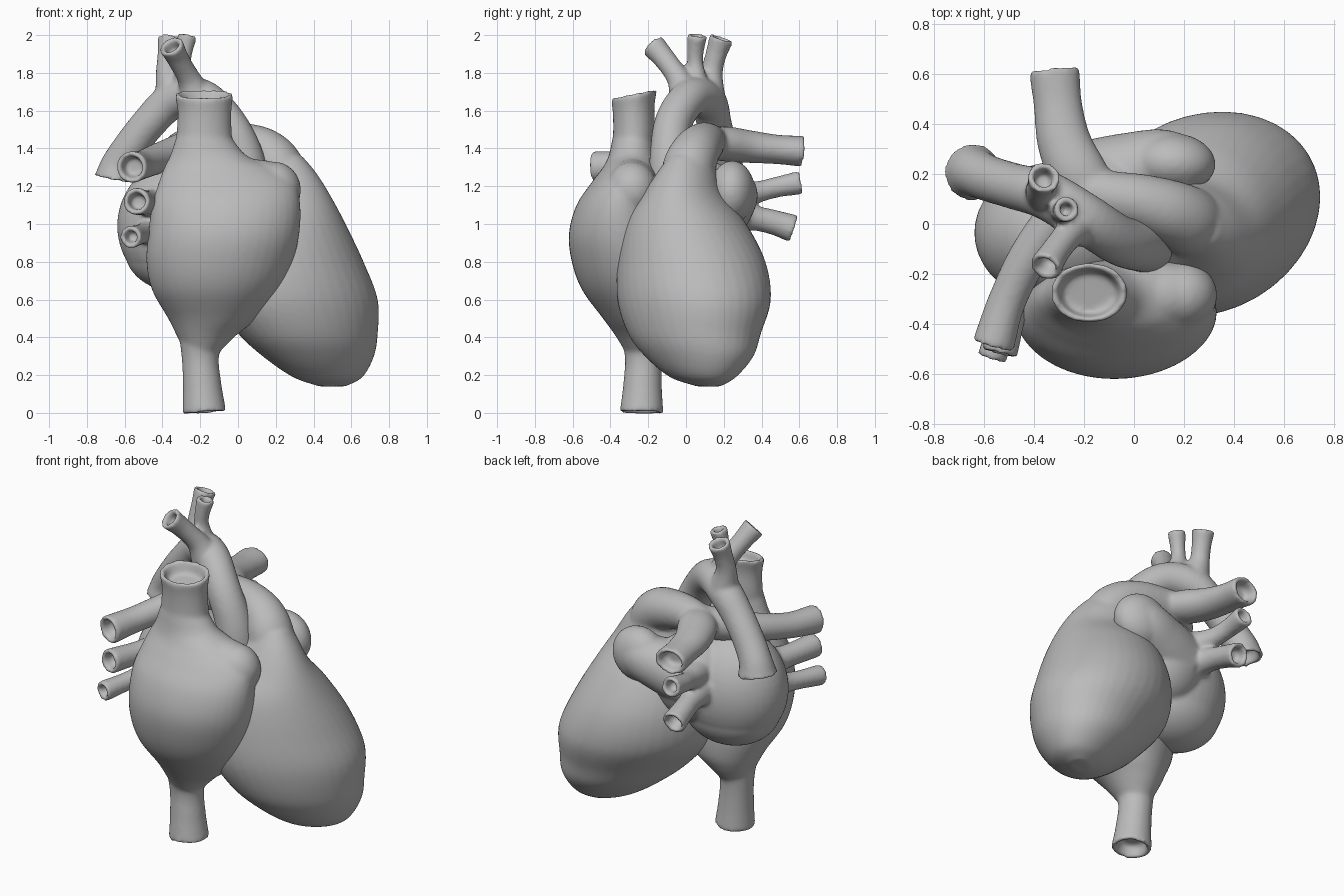
import bpy, bmesh, math
from mathutils import Vector, Matrix

if "Cube" in bpy.data.objects:
    bpy.data.objects.remove(bpy.data.objects["Cube"])

SIDES = 40
WALL = 0.025

grey = bpy.data.materials.new("plain grey")
grey.use_nodes = True
grey.diffuse_color = (0.5, 0.5, 0.5, 1)
grey.node_tree.nodes["Principled BSDF"].inputs["Base Color"].default_value = (0.5, 0.5, 0.5, 1)


def smooth_rows(rows, steps=6):
    """Interpolate rows of numbers with a Catmull-Rom spline."""
    rows = [Vector(r) for r in rows]
    pad = [rows[0] * 2 - rows[1]] + rows + [rows[-1] * 2 - rows[-2]]
    out = []
    for a, b, c, d in zip(pad, pad[1:], pad[2:], pad[3:]):
        for i in range(steps):
            t = i / steps
            out.append(0.5 * (2 * b + (c - a) * t + (2 * a - 5 * b + 4 * c - d) * t ** 2
                              + (3 * b - a - 3 * c + d) * t ** 3))
    return out + [rows[-1]]


def skin(bm, rings, hollow):
    """Join rings into a closed skin; a hollow end gets a lip and a recess."""
    if hollow:
        mid = sum(rings[-1], Vector()) / SIDES
        before = sum(rings[-2], Vector()) / SIDES
        back = (before - mid).normalized()
        radius = sum((p - mid).length for p in rings[-1]) / SIDES
        inner = [mid + (p - mid) * (1 - WALL / radius) for p in rings[-1]]
        floor = [mid + (p - mid) * 0.82 + back * 0.07 for p in inner]
        rings = rings + [inner, floor]
    loops = [[bm.verts.new(p) for p in ring] for ring in rings]
    for a, b in zip(loops, loops[1:]):
        for i in range(SIDES):
            j = (i + 1) % SIDES
            bm.faces.new((a[i], a[j], b[j], b[i]))
    bm.faces.new(loops[0][::-1])
    bm.faces.new(loops[-1])


def vessel(bm, rows, hollow=True, squash=1.0):
    """Tube along points of (x, y, z, radius), flattened in height by squash."""
    rows = smooth_rows(rows)
    pts = [Vector(r[:3]) for r in rows]
    rings, last, side = [], None, None
    flat = Vector((1, 1, squash))
    for i, p in enumerate(pts):
        tangent = (pts[min(i + 1, len(pts) - 1)] - pts[max(i - 1, 0)]).normalized()
        side = tangent.orthogonal().normalized() if last is None else last.rotation_difference(tangent) @ side
        last = tangent
        other = tangent.cross(side)
        rings.append([p + rows[i][3] * flat * (side * math.cos(k * math.tau / SIDES)
                      + other * math.sin(k * math.tau / SIDES)) for k in range(SIDES)])
    skin(bm, rings, hollow)


def chamber(bm, rows, shear=(0, 0), tilt=0.0, hollow=False):
    """Stack of ovals given as (z, x min, x max, y min, y max); shear goes from bottom to top."""
    rings = []
    rows = smooth_rows(rows)
    for i, (z, x0, x1, y0, y1) in enumerate(rows):
        skew = shear[0] + (shear[1] - shear[0]) * (i / len(rows)) ** 2
        ring = []
        for k in range(SIDES):
            a = k * math.tau / SIDES
            dx = (x1 - x0) / 2 * math.cos(a)
            dy = (y1 - y0) / 2 * math.sin(a) + skew * dx
            ring.append(Vector(((x0 + x1) / 2 + dx, (y0 + y1) / 2 + dy, z + tilt * dy)))
        rings.append(ring)
    skin(bm, rings, hollow)


def lobe(bm, centre, size, turn=0.0):
    m = Matrix.Translation(centre) @ Matrix.Rotation(math.radians(turn), 4, 'Z') @ Matrix.Diagonal((*size, 1))
    bmesh.ops.create_uvsphere(bm, u_segments=40, v_segments=24, radius=1, matrix=m)


def finish(bm, name, rounds):
    """Fuse the overlapping pieces into one smooth organic surface."""
    bmesh.ops.recalc_face_normals(bm, faces=bm.faces)
    mesh = bpy.data.meshes.new(name)
    bm.to_mesh(mesh)
    bm.free()
    mesh.materials.append(grey)
    mesh.polygons.foreach_set("use_smooth", [True] * len(mesh.polygons))
    obj = bpy.data.objects.new(name, mesh)
    bpy.context.collection.objects.link(obj)
    fuse = obj.modifiers.new("fuse", 'REMESH')
    fuse.mode = 'VOXEL'
    fuse.voxel_size = 0.012
    fuse.use_smooth_shade = True
    soften = obj.modifiers.new("soften", 'SMOOTH')
    soften.factor = 0.5
    soften.iterations = rounds


# Ventricles with the lung artery and its two branches
bm = bmesh.new()
chamber(bm, [(.14, .43, .57, .06, .18), (.19, .29, .66, -.08, .26), (.30, .13, .72, -.21, .35),
             (.42, .0, .74, -.30, .39), (.60, -.14, .74, -.36, .445), (.80, -.16, .665, -.36, .42),
             (1.0, -.12, .57, -.32, .32), (1.15, -.04, .49, -.23, .2),
             (1.27, .04, .415, -.15, .16), (1.36, .08, .34, -.08, .14)], shear=(.25, -.35))
vessel(bm, [(.26, 0, 1.05, .13), (.22, .01, 1.27, .14), (.15, .045, 1.37, .13), (.03, .085, 1.42, .115),
            (-.11, .115, 1.435, .1), (-.23, .15, 1.42, .09)], hollow=False)
vessel(bm, [(-.12, .09, 1.43, .09), (-.22, .2, 1.425, .115), (-.28, .33, 1.41, .108),
            (-.305, .48, 1.395, .097), (-.32, .62, 1.385, .102)], squash=.8)
vessel(bm, [(-.08, .12, 1.43, .09), (-.24, .08, 1.405, .095), (-.4, -.1, 1.355, .083),
            (-.505, -.3, 1.315, .076), (-.565, -.49, 1.30, .085)])
finish(bm, "ventricles_and_lung_artery", 9)

# Right atrium with the upper and lower great veins
bm = bmesh.new()
chamber(bm, [(.32, -.28, -.10, -.32, -.12), (.41, -.325, -.01, -.375, -.06), (.50, -.37, .10, -.44, -.02),
             (.65, -.455, .22, -.55, -.01), (.80, -.485, .29, -.605, -.03), (.95, -.475, .325, -.62, -.08),
             (1.1, -.455, .33, -.58, -.12), (1.22, -.42, .30, -.50, -.14), (1.3, -.39, .2, -.44, -.15),
             (1.36, -.36, .05, -.41, -.16), (1.45, -.33, -.03, -.39, -.17)])
chamber(bm, [(1.36, -.33, -.02, -.40, -.17), (1.48, -.325, -.033, -.387, -.165), (1.6, -.32, -.035, -.387, -.167),
             (1.69, -.337, -.023, -.397, -.153)], tilt=0.2, hollow=True)
vessel(bm, [(-.15, -.28, 1.2, .12), (.0, -.28, 1.205, .135), (.12, -.285, 1.205, .135), (.21, -.285, 1.19, .125)],
       hollow=False)
lobe(bm, (.19, -.285, 1.18), (.143, .135, .15))
vessel(bm, [(-.19, -.23, .5, .14), (-.2, -.225, .31, .1), (-.19, -.23, .15, .102), (-.178, -.235, 0, .116)])
finish(bm, "right_atrium_and_great_veins", 9)

# Left atrium with its ear-shaped lobe and four lung veins
bm = bmesh.new()
lobe(bm, (-.30, -.035, .99), (.34, .285, .355))
lobe(bm, (-.30, -.03, .86), (.3, .25, .225))
lobe(bm, (-.13, .12, 1.06), (.24, .2, .27))
lobe(bm, (.155, .245, 1.17), (.172, .12, .165), -4)
vessel(bm, [(-.17, .15, 1.07, .19), (0, .21, 1.12, .16), (.14, .24, 1.17, .135), (.26, .2, 1.23, .085)], hollow=False)
vessel(bm, [(-.22, .2, 1.14, .1), (-.28, .36, 1.165, .06), (-.31, .48, 1.195, .055), (-.315, .61, 1.22, .063)])
vessel(bm, [(-.24, .15, 1.06, .12), (-.28, .34, 1.035, .07), (-.3, .46, 1.01, .066), (-.31, .57, .975, .074)])
vessel(bm, [(-.4, -.1, 1.1, .1), (-.48, -.3, 1.11, .068), (-.54, -.52, 1.12, .073)])
vessel(bm, [(-.42, -.12, .98, .1), (-.5, -.32, .95, .056), (-.57, -.54, .93, .06)])
finish(bm, "left_atrium_and_lung_veins", 8)

# Aorta: the arch and three branches
bm = bmesh.new()
vessel(bm, [(.05, -.07, 1.1, .13), (.033, -.085, 1.34, .108), (-.06, -.065, 1.54, .1), (-.2, .025, 1.67, .1),
            (-.35, .115, 1.65, .098), (-.475, .15, 1.53, .092), (-.575, .18, 1.4, .092),
            (-.63, .203, 1.31, .097), (-.647, .208, 1.235, .116)])
vessel(bm, [(-.22, .0, 1.67, .095), (-.26, -.04, 1.77, .062), (-.315, -.11, 1.87, .058), (-.355, -.175, 1.945, .067)])
vessel(bm, [(-.27, .06, 1.69, .075), (-.29, .05, 1.83, .045), (-.285, .05, 1.91, .044), (-.268, .06, 2.0, .053)])
vessel(bm, [(-.35, .12, 1.67, .09), (-.375, .135, 1.8, .06), (-.37, .16, 1.9, .056), (-.36, .188, 1.985, .066)])
finish(bm, "aorta_and_branches", 6)
